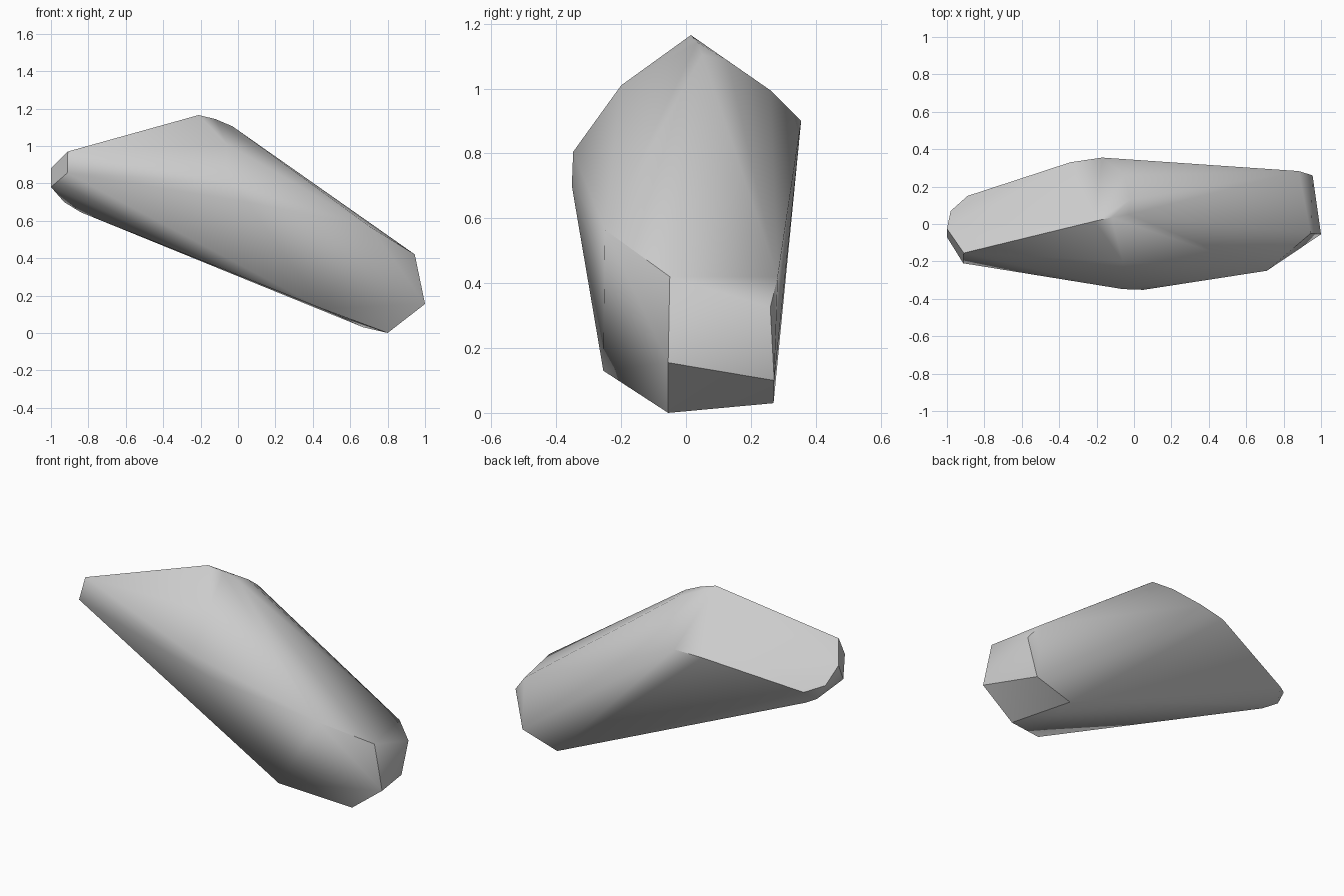
import bpy
import bmesh
import math

cube = bpy.data.objects.get("Cube")
if cube:
    bpy.data.objects.remove(cube, do_unlink=True)

# Corner points of the boulder, grouped by region
narrow_end = [(-.91, -.155, .97), (-.913, -.21, .855), (-1, -.025, .88), (-1, -.07, .78),
              (-.98, .07, .79), (-.89, .15, .755), (-.93, .08, .70), (-.84, .06, .645)]
crest = [(-.21, .015, 1.165), (-.12, .035, 1.143), (-.03, .05, 1.105), (-.02, .13, 1.085),
         (-.05, .26, .995), (-.06, -.2, 1.01)]
flanks = [(-.34, .33, .885), (-.17, .355, .90), (-.06, -.348, .805), (.05, -.352, .70)]
wide_end = [(.71, -.25, .565), (.45, -.255, .13), (.945, -.05, .42), (1, -.055, .155),
            (.8, -.055, .0), (.955, .26, .325), (.90, .272, .10), (.67, .27, .03),
            (.88, .283, .42)]

# Wrap the corners in a convex shell
bm = bmesh.new()
for p in narrow_end + crest + flanks + wide_end:
    bm.verts.new(p)
hull = bmesh.ops.convex_hull(bm, input=bm.verts)
loose = [v for v in bm.verts if not v.link_faces]
bmesh.ops.delete(bm, geom=loose, context='VERTS')
# Merge nearly flat triangles into clean facets
bmesh.ops.dissolve_limit(bm, angle_limit=math.radians(3), verts=bm.verts, edges=bm.edges)
bmesh.ops.recalc_face_normals(bm, faces=bm.faces)
mesh = bpy.data.meshes.new("boulder")
bm.to_mesh(mesh)
bm.free()
rock = bpy.data.objects.new("boulder", mesh)
bpy.context.collection.objects.link(rock)

# Plain stone colour
stone = bpy.data.materials.new("stone grey")
stone.use_nodes = True
colour = (.6, .6, .6, 1)
stone.diffuse_color = colour
stone.node_tree.nodes["Principled BSDF"].inputs["Base Color"].default_value = colour
mesh.materials.append(stone)

# Soft slopes, crisp ends
bpy.ops.object.select_all(action='DESELECT')
rock.select_set(True)
bpy.context.view_layer.objects.active = rock
bpy.ops.object.shade_smooth_by_angle(angle=math.radians(35))
